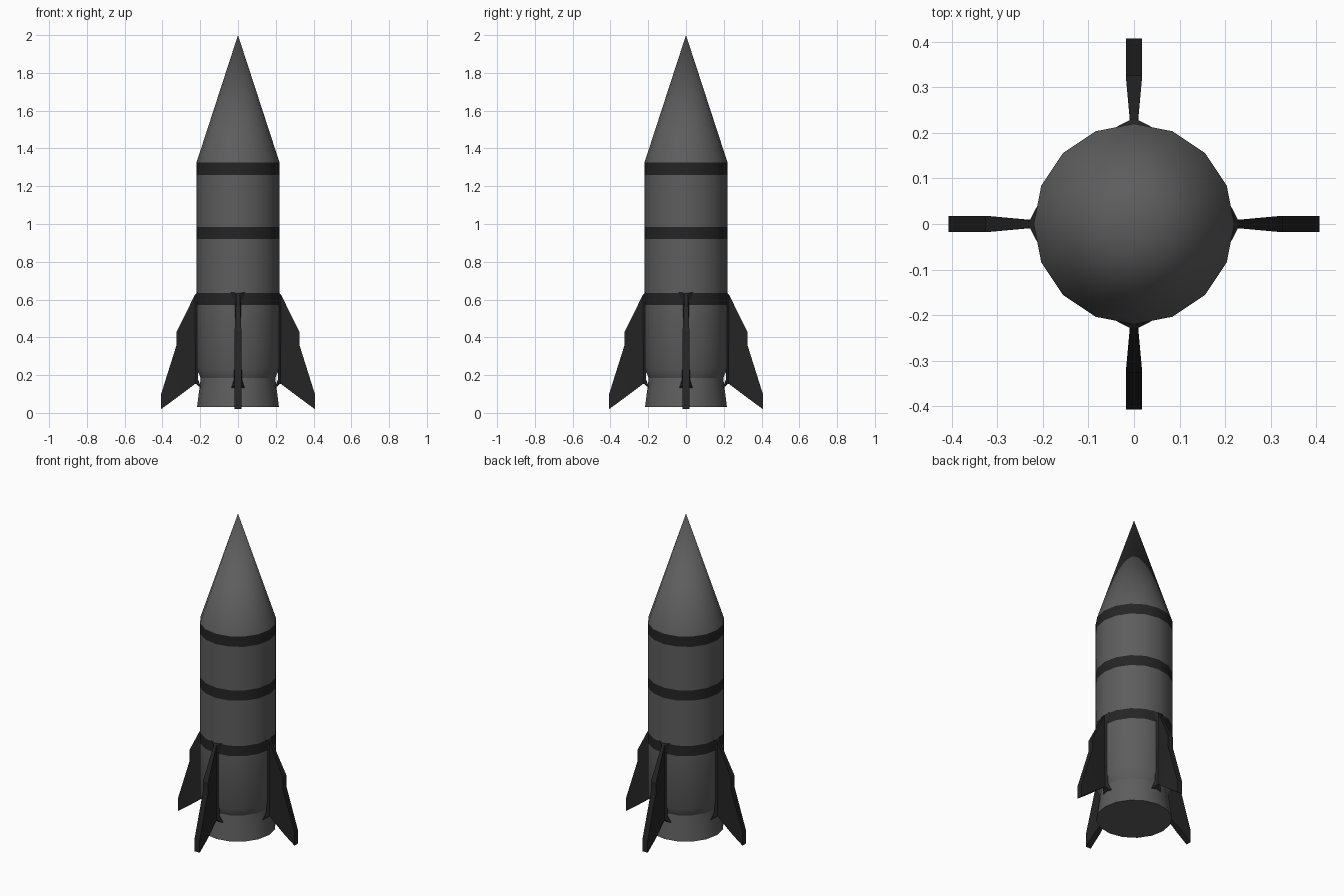
import bpy, bmesh, math
from mathutils import Matrix

SIDES = 16
R = 0.22

cube = bpy.data.objects.get("Cube")
if cube:
    bpy.data.objects.remove(cube, do_unlink=True)


def make_material(name, value):
    mat = bpy.data.materials.new(name)
    mat.use_nodes = True
    colour = (value, value, value, 1)
    mat.diffuse_color = colour
    mat.node_tree.nodes["Principled BSDF"].inputs["Base Color"].default_value = colour
    return mat


grey = make_material("hull grey", 0.11)
dark = make_material("dark grey", 0.018)


def finish(name, bm, mat, angle):
    bmesh.ops.recalc_face_normals(bm, faces=bm.faces)
    mesh = bpy.data.meshes.new(name)
    bm.to_mesh(mesh)
    bm.free()
    mesh.materials.append(mat)
    obj = bpy.data.objects.new(name, mesh)
    bpy.context.collection.objects.link(obj)
    bpy.ops.object.select_all(action="DESELECT")
    obj.select_set(True)
    bpy.context.view_layer.objects.active = obj
    bpy.ops.object.shade_smooth_by_angle(angle=math.radians(angle))
    return obj


def lathe(name, profile, mat):
    """Turn (radius, height) points around the z axis, capping open ends."""
    bm = bmesh.new()
    rings = []
    for r, z in profile:
        if r == 0:
            rings.append([bm.verts.new((0, 0, z))] * SIDES)
            continue
        turns = [2 * math.pi * i / SIDES for i in range(SIDES)]
        rings.append([bm.verts.new((r * math.cos(a), r * math.sin(a), z)) for a in turns])
    for low, high in zip(rings, rings[1:]):
        for i in range(SIDES):
            j = (i + 1) % SIDES
            corners = [low[i], low[j], high[j], high[i]]
            bm.faces.new(list(dict.fromkeys(corners)))
    if profile[0][0]:
        bm.faces.new(rings[0])
    if profile[-1][0]:
        bm.faces.new(rings[-1])
    return finish(name, bm, mat, 30)


# Engine skirt and hull sections, separated by the dark bands
lathe("lower_hull", [(0.217, 0.03), (0.197, 0.185), (R, 0.235), (R, 0.57)], grey)
lathe("middle_hull", [(R, 0.635), (R, 0.92)], grey)
lathe("upper_hull", [(R, 0.985), (R, 1.26)], grey)
lathe("nose_cone", [(R, 1.325), (0, 2.0)], grey)
for name, z in (("lower_band", 0.57), ("middle_band", 0.92), ("upper_band", 1.26)):
    lathe(name, [(R, z), (R, z + 0.065)], dark)


# Swept fins: each station is (radius, half thickness, height), bottom and top edges
BOTTOM = [(0.195, 0.036, 0.13), (0.225, 0.009, 0.155), (0.325, 0.018, 0.08), (0.407, 0.018, 0.02)]
TOP = [(0.212, 0.04, 0.64), (0.228, 0.009, 0.625), (0.325, 0.018, 0.43), (0.407, 0.018, 0.10)]
SHOULDER = (0.325, 0.018, 0.36)
FLARE_LOW, FLARE_HIGH = (0.212, 0.02, 0.18), (0.212, 0.02, 0.565)


def fin(name, turn):
    bm = bmesh.new()

    def pair(p):
        return [bm.verts.new((p[0], s * p[1], p[2])) for s in (-1, 1)]

    b, t = [pair(p) for p in BOTTOM], [pair(p) for p in TOP]
    shoulder, low, high = pair(SHOULDER), pair(FLARE_LOW), pair(FLARE_HIGH)
    # Both side skins
    for s in (0, 1):
        for patch in ([b[0], b[1], low], [low, b[1], t[1], high], [high, t[1], t[0]],
                      [b[1], b[2], shoulder], [b[1], shoulder, t[1]], [t[1], shoulder, t[2]],
                      [b[2], b[3], t[3], shoulder]):
            bm.faces.new([v[s] for v in patch])
    # Rim joining the skins
    rim = b + [t[3], shoulder, t[2], t[1], t[0], high, low]
    for p, q in zip(rim, rim[1:] + rim[:1]):
        bm.faces.new([p[0], p[1], q[1], q[0]])
    bm.transform(Matrix.Rotation(turn, 4, "Z"))
    return finish(name, bm, dark, 20)


for i, side in enumerate(("left", "back", "right", "front")):
    fin(side + "_fin", i * math.pi / 2)
